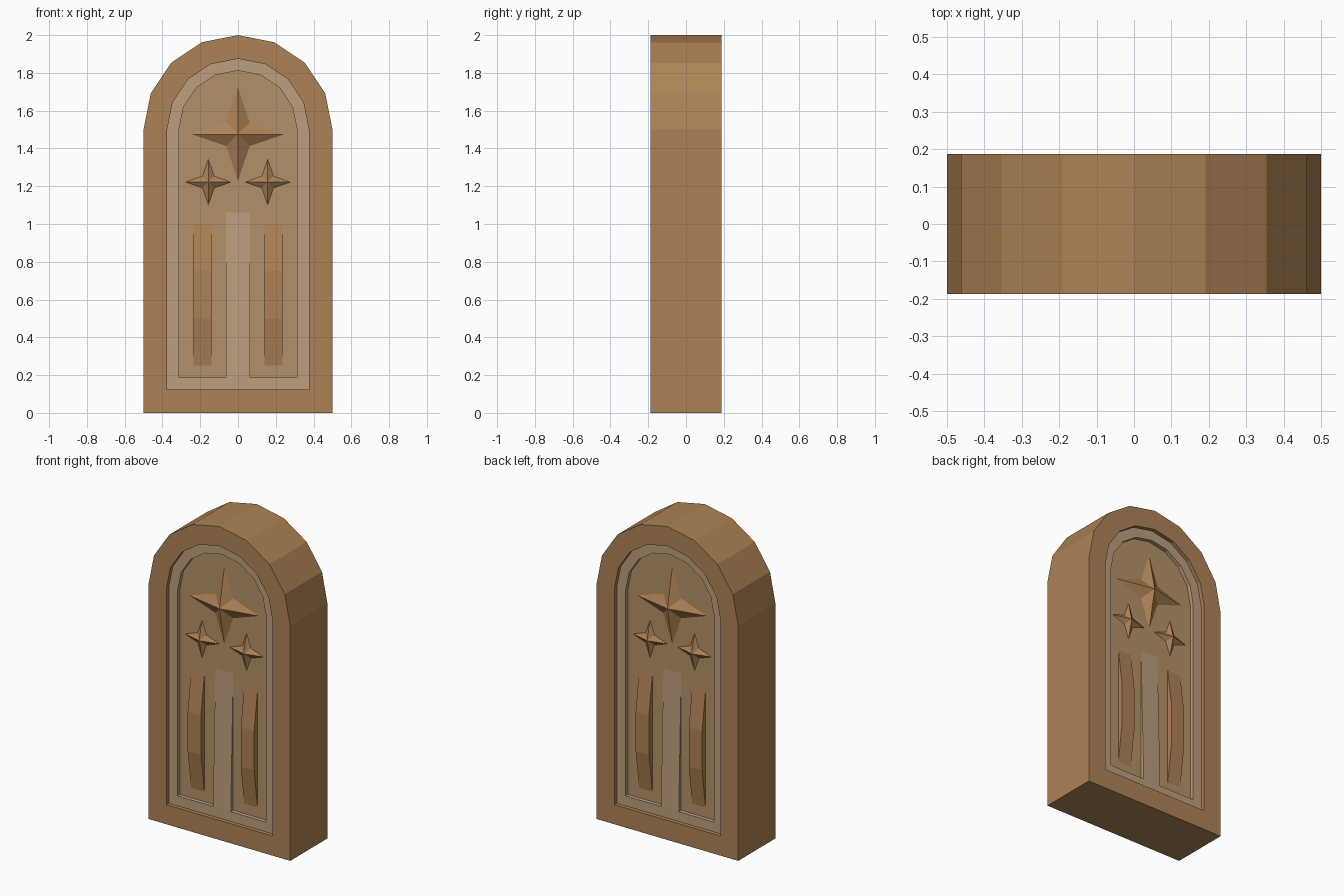
import bpy, bmesh
from math import sin, cos, pi

if "Cube" in bpy.data.objects:
    bpy.data.objects.remove(bpy.data.objects["Cube"])

FRONT = -0.1875      # front plane
STEP = 0.025         # depth of each recess
LEDGE = FRONT + STEP
PANEL = LEDGE + STEP


def material(name, rgb):
    m = bpy.data.materials.new(name)
    m.diffuse_color = (*rgb, 1)
    m.use_nodes = True
    m.node_tree.nodes["Principled BSDF"].inputs["Base Color"].default_value = m.diffuse_color
    return m


WOOD = material("warm_wood", (0.42, 0.225, 0.09))
TRIM = material("pale_trim", (0.50, 0.345, 0.21))
INNER = material("inner_wood", (0.45, 0.285, 0.14))


def finish(name, bm, mat, both_sides=True):
    # Copy the front details onto the back face
    if both_sides:
        geo = bmesh.ops.duplicate(bm, geom=bm.verts[:] + bm.edges[:] + bm.faces[:])["geom"]
        for v in [g for g in geo if isinstance(g, bmesh.types.BMVert)]:
            v.co.y = -v.co.y
        bmesh.ops.reverse_faces(bm, faces=[g for g in geo if isinstance(g, bmesh.types.BMFace)])
        bmesh.ops.remove_doubles(bm, verts=bm.verts[:], dist=1e-5)
    me = bpy.data.meshes.new(name)
    bm.to_mesh(me)
    bm.free()
    me.materials.append(mat)
    ob = bpy.data.objects.new(name, me)
    bpy.context.collection.objects.link(ob)
    return ob


def arch(bm, r, bottom, y):
    pts = [(-r, bottom), (r, bottom)]
    pts += [(r * cos(i * pi / 8), 1.5 + r * sin(i * pi / 8)) for i in range(9)]
    return [bm.verts.new((x, y, z)) for x, z in pts]


def arch_shell(name, levels, mat, cap=False):
    bm = bmesh.new()
    loops = [arch(bm, *lv) for lv in levels]
    for a, b in zip(loops, loops[1:]):
        for i in range(len(a)):
            j = (i + 1) % len(a)
            bm.faces.new((a[i], a[j], b[j], b[i]))
    if cap:
        bm.faces.new(loops[-1])
    finish(name, bm, mat)


def raised_strip(name, centres, half, profile, mat):
    # profile: (z, height above panel), starting and ending near the panel
    bm = bmesh.new()
    for cx in centres:
        rows = []
        for z, h in profile:
            rows.append([bm.verts.new((cx + x, y, z)) for x, y in
                         ((-half, PANEL), (-half, PANEL - h), (half, PANEL - h), (half, PANEL))])
        for a, b in zip(rows, rows[1:]):
            for i in range(3):
                bm.faces.new((a[i], a[i + 1], b[i + 1], b[i]))
    bmesh.ops.remove_doubles(bm, verts=bm.verts[:], dist=1e-5)
    bmesh.ops.recalc_face_normals(bm, faces=bm.faces[:])
    finish(name, bm, mat)


def star(name, cx, cz, tip, inner, height):
    bm = bmesh.new()
    rim = []
    for i in range(8):
        r = inner if i % 2 else tip
        rim.append(bm.verts.new((cx + r * cos(i * pi / 4), PANEL, cz + r * sin(i * pi / 4))))
    apex = bm.verts.new((cx, PANEL - height, cz))
    for i in range(8):
        bm.faces.new((rim[i], rim[(i + 1) % 8], apex))
    finish(name, bm, WOOD)


# Outer slab with border and first recess wall
arch_shell("slab_frame", [(0.5, 0, 0), (0.5, 0, FRONT), (0.375, 0.125, FRONT),
                          (0.375, 0.125, LEDGE)], WOOD)
# Pale ledge and second recess wall
arch_shell("ledge_trim", [(0.375, 0.125, LEDGE), (0.3125, 0.1875, LEDGE),
                          (0.3125, 0.1875, PANEL)], TRIM)
# Recessed panel
arch_shell("inner_panel", [(0.3125, 0.1875, PANEL)], INNER, cap=True)

# Centre post sloping back into the panel
raised_strip("centre_post", [0], 0.0625, [(0.1875, STEP), (1.06, 0.0005)], TRIM)
# Curved upright bars
raised_strip("upright_bars", [-0.1875, 0.1875], 0.047,
             [(0.25, 0.0005), (0.5, 0.035), (0.75, 0.035), (1.0, 0.0005)], WOOD)

# Faceted stars
star("large_star", 0, 1.475, 0.245, 0.088, 0.05)
for side in (-1, 1):
    star("small_star", side * 0.157, 1.222, 0.12, 0.044, 0.03)
